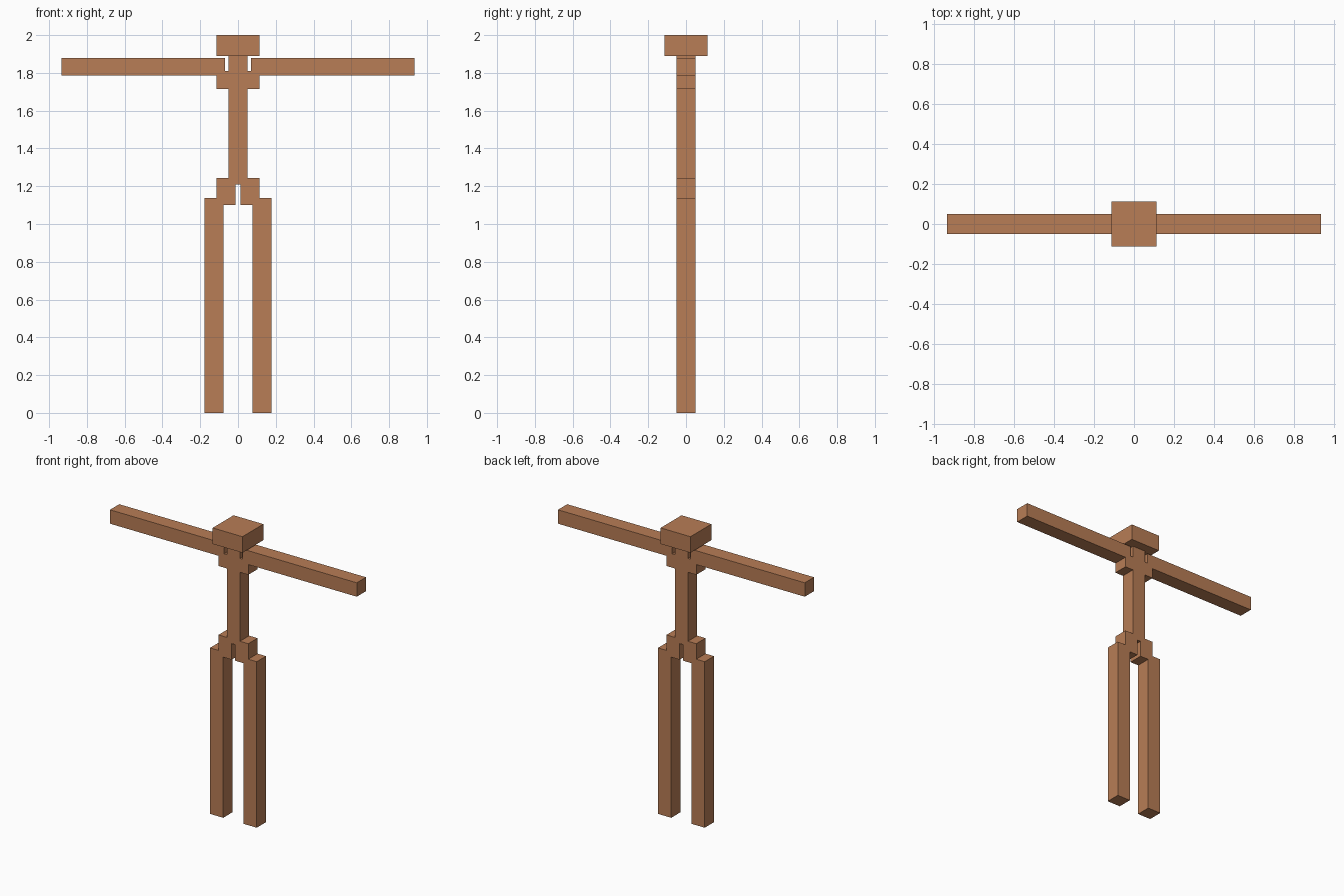
import bpy

if "Cube" in bpy.data.objects:
    bpy.data.objects.remove(bpy.data.objects["Cube"])

wood = bpy.data.materials.new("warm_brown")
wood.diffuse_color = (0.48, 0.205, 0.092, 1.0)
wood.use_nodes = True
wood.node_tree.nodes["Principled BSDF"].inputs["Base Color"].default_value = wood.diffuse_color


def box(name, x0, x1, z0, z1, depth=0.10):
    """Box spanning x0..x1 and z0..z1, centred on y = 0."""
    bpy.ops.mesh.primitive_cube_add(size=1, location=((x0 + x1) / 2, 0, (z0 + z1) / 2))
    ob = bpy.context.object
    ob.name = ob.data.name = name
    ob.scale = (x1 - x0, depth, z1 - z0)
    bpy.ops.object.transform_apply(location=False, rotation=False, scale=True)
    ob.data.materials.append(wood)
    return ob


def pair(name, x0, x1, z0, z1):
    """The same box on the right and mirrored on the left."""
    box("right_" + name, x0, x1, z0, z1)
    box("left_" + name, -x1, -x0, z0, z1)


# Central parts
box("head", -0.113, 0.113, 1.89, 2.0, depth=0.226)
box("torso", -0.05, 0.05, 1.21, 1.89)

# Limbs and the joints that carry them
pair("shoulder", 0.013, 0.113, 1.715, 1.81)
pair("arm", 0.07, 0.935, 1.785, 1.88)
pair("hip", 0.013, 0.113, 1.10, 1.243)
pair("leg", 0.077, 0.177, 0.0, 1.137)
